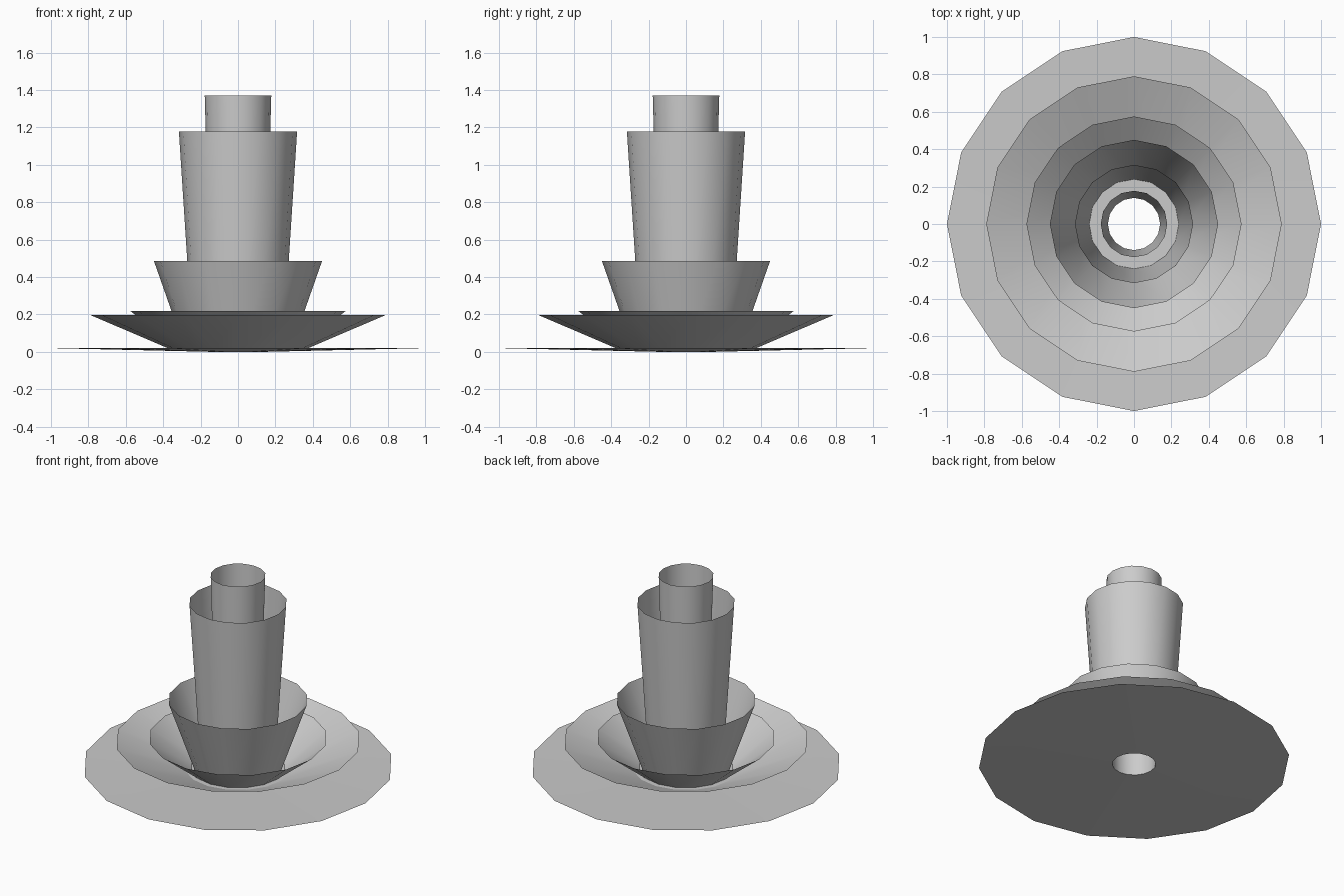
import bpy, bmesh, math

if "Cube" in bpy.data.objects:
    bpy.data.objects.remove(bpy.data.objects["Cube"])

SIDES = 16


def open_cone(name, r0, z0, r1, z1):
    """Open single-walled band between two 16-sided rings."""
    bm = bmesh.new()
    rings = []
    for r, z in ((r0, z0), (r1, z1)):
        rings.append([bm.verts.new((r * math.cos(2 * math.pi * i / SIDES),
                                    r * math.sin(2 * math.pi * i / SIDES), z))
                      for i in range(SIDES)])
    low, high = rings
    for i in range(SIDES):
        j = (i + 1) % SIDES
        face = bm.faces.new((low[i], low[j], high[j], high[i]))
        face.smooth = True
    mesh = bpy.data.meshes.new(name)
    bm.to_mesh(mesh)
    bm.free()
    obj = bpy.data.objects.new(name, mesh)
    bpy.context.collection.objects.link(obj)
    return obj


def base_height(r):
    """Height of the shallow base disc at radius r."""
    return 0.02 * (r - 0.14) / 0.86


# Shallow base disc with a central hole
open_cone("base_disc", 0.14, 0.0, 1.0, 0.02)

# Nested flaring shells: name, bottom radius, top radius, top height
shells = [
    ("wide_dish", 0.34, 0.79, 0.197),
    ("inner_dish", 0.305, 0.575, 0.218),
    ("short_cup", 0.28, 0.45, 0.487),
    ("tall_sleeve", 0.24, 0.316, 1.177),
    ("core_tube", 0.14, 0.178, 1.37),
]
for name, r_low, r_top, z_top in shells:
    open_cone(name, r_low, base_height(r_low), r_top, z_top)
